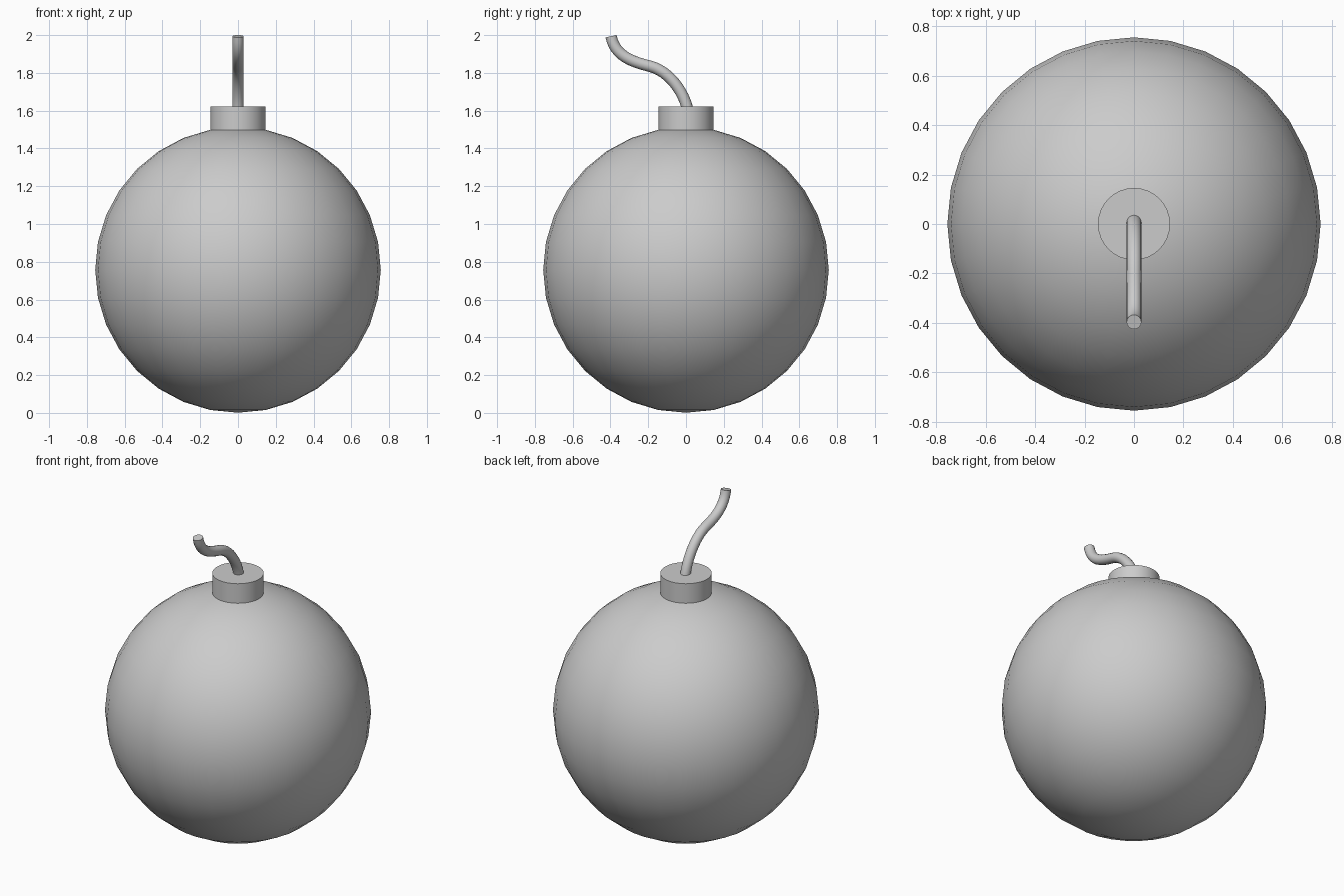
import bpy, math

if "Cube" in bpy.data.objects:
    bpy.data.objects.remove(bpy.data.objects["Cube"])


def smooth(obj):
    bpy.ops.object.select_all(action='DESELECT')
    obj.select_set(True)
    bpy.context.view_layer.objects.active = obj
    bpy.ops.object.shade_smooth_by_angle(angle=math.radians(35))


# round body
bpy.ops.mesh.primitive_uv_sphere_add(segments=32, ring_count=16, radius=0.756,
                                     location=(0, 0, 0.757))
body = bpy.context.object
body.name = "body"
smooth(body)

# short collar on top of the body
z0, z1 = 1.485, 1.621
bpy.ops.mesh.primitive_cylinder_add(vertices=32, radius=0.146, depth=z1 - z0,
                                    location=(0, 0, (z0 + z1) / 2))
collar = bpy.context.object
collar.name = "collar"
smooth(collar)

# S-shaped fuse swept along a curve; each point is (left handle, point, right handle) in y, z
path = [((0.015, 1.55), (0.01, 1.60), (-0.01, 1.70)),
        ((-0.09, 1.81), (-0.19, 1.835), (-0.29, 1.86)),
        ((-0.375, 1.89), (-0.397, 1.994), (-0.419, 2.10))]
curve = bpy.data.curves.new("fuse", 'CURVE')
curve.dimensions = '3D'
curve.bevel_depth = 0.03
curve.bevel_resolution = 6
curve.resolution_u = 12
curve.use_fill_caps = True
spline = curve.splines.new('BEZIER')
spline.bezier_points.add(len(path) - 1)
for bp, (left, co, right) in zip(spline.bezier_points, path):
    bp.handle_left_type = bp.handle_right_type = 'FREE'
    bp.co = (0, *co)
    bp.handle_left = (0, *left)
    bp.handle_right = (0, *right)
fuse = bpy.data.objects.new("fuse", curve)
bpy.context.collection.objects.link(fuse)
bpy.ops.object.select_all(action='DESELECT')
fuse.select_set(True)
bpy.context.view_layer.objects.active = fuse
bpy.ops.object.convert(target='MESH')
fuse = bpy.context.object
fuse.name = "fuse"
smooth(fuse)
